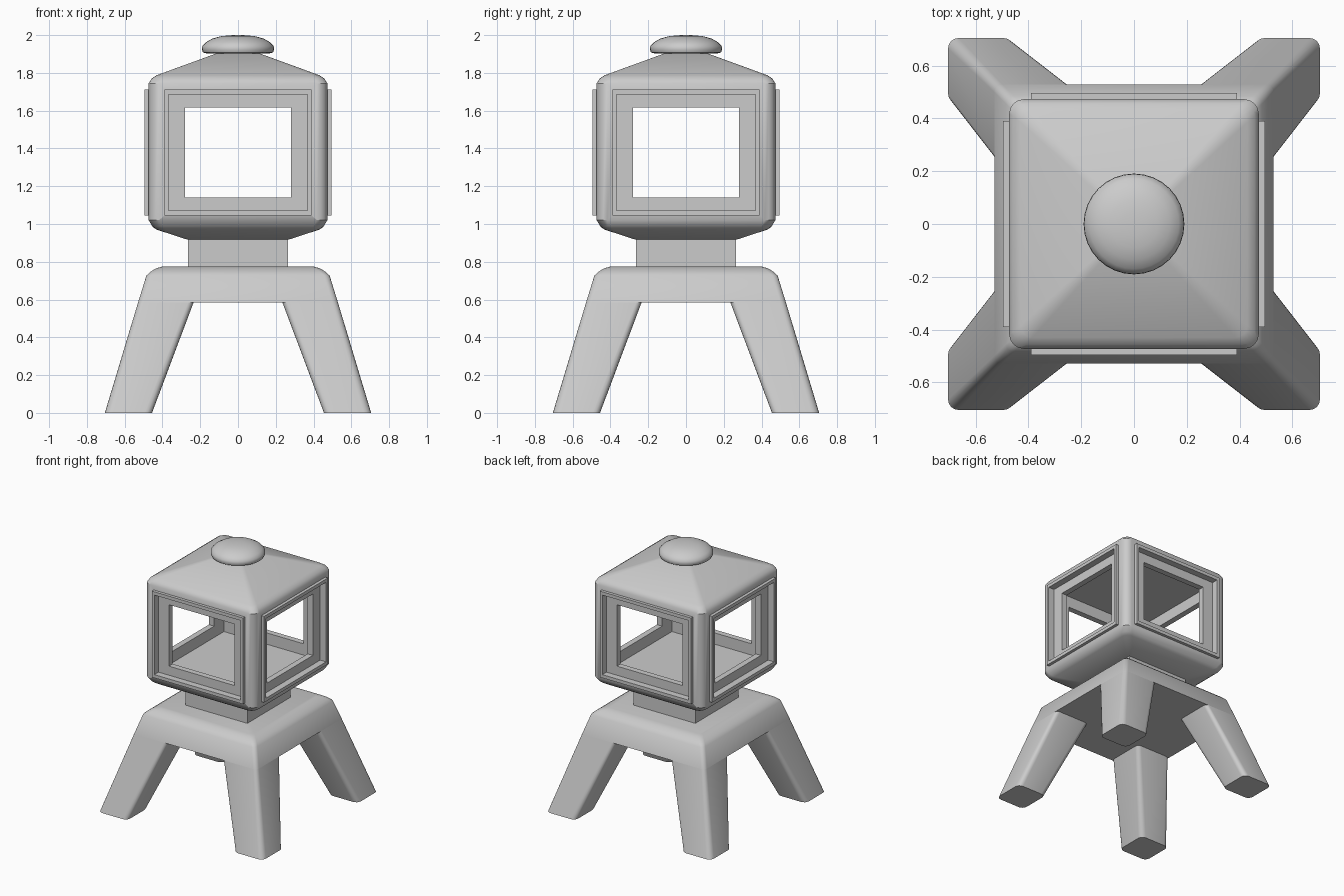
import bpy, math
from mathutils import Matrix, Vector

if "Cube" in bpy.data.objects:
    bpy.data.objects.remove(bpy.data.objects["Cube"])


def add_mesh(name, verts, faces, angle=35):
    me = bpy.data.meshes.new(name)
    me.from_pydata(verts, [], faces)
    me.update()
    ob = bpy.data.objects.new(name, me)
    bpy.context.collection.objects.link(ob)
    smooth(ob, angle)
    return ob


def smooth(ob, angle=35):
    bpy.ops.object.select_all(action='DESELECT')
    ob.select_set(True)
    bpy.context.view_layer.objects.active = ob
    bpy.ops.object.shade_smooth_by_angle(angle=math.radians(angle))


def rounded_square(cx, cy, half, r, z, n=4):
    pts = []
    for k, (sx, sy) in enumerate([(1, 1), (-1, 1), (-1, -1), (1, -1)]):
        for i in range(n + 1):
            a = math.pi / 2 * (k + i / n)
            pts.append((cx + sx * (half - r) + r * math.cos(a),
                        cy + sy * (half - r) + r * math.sin(a), z))
    return pts


def loft(name, rings, cap_top=True, angle=35):
    n = len(rings[0])
    verts = [p for ring in rings for p in ring]
    faces = [tuple(reversed(range(n)))]
    for j in range(len(rings) - 1):
        for i in range(n):
            k = (i + 1) % n
            faces.append((j*n + i, j*n + k, (j+1)*n + k, (j+1)*n + i))
    if cap_top:
        faces.append(tuple(range((len(rings) - 1) * n, len(rings) * n)))
    return add_mesh(name, verts, faces, angle)


def box(name, size, loc):
    bpy.ops.mesh.primitive_cube_add(size=1, location=loc)
    ob = bpy.context.object
    ob.name = name
    ob.scale = size
    bpy.ops.object.transform_apply(location=True, rotation=False, scale=True)
    return ob


def cut(ob, size, loc):
    cutter = box("cutter", size, loc)
    cutter.hide_render = True
    mod = ob.modifiers.new("cut", 'BOOLEAN')
    mod.operation = 'DIFFERENCE'
    mod.solver = 'EXACT'
    mod.object = cutter
    bpy.context.view_layer.objects.active = ob
    bpy.ops.object.modifier_apply(modifier=mod.name)
    bpy.data.objects.remove(cutter)


# Splayed legs
for i, (sx, sy) in enumerate([(1, 1), (-1, 1), (-1, -1), (1, -1)]):
    loft(f"leg_{i + 1}", [
        rounded_square(sx * 0.58, sy * 0.58, 0.125, 0.04, 0),
        rounded_square(sx * 0.382, sy * 0.382, 0.147, 0.03, 0.585)], cap_top=False)

# Base plate and neck
loft("base_plate", [rounded_square(0, 0, h, r, z) for z, h, r in
                    [(0.585, 0.529, 0.03), (0.727, 0.485, 0.03), (0.748, 0.462, 0.03),
                     (0.765, 0.435, 0.03), (0.775, 0.4, 0.03)]])
box("neck", (0.53, 0.53, 0.15), (0, 0, 0.848))

# Lantern body with pyramid roof
body = loft("lantern_body", [rounded_square(0, 0, h, r, z) for z, h, r in
                             [(0.918, 0.27, 0.03), (0.97, 0.43, 0.05), (0.985, 0.452, 0.055),
                              (1.02, 0.473, 0.055), (1.745, 0.473, 0.055), (1.77, 0.457, 0.05),
                              (1.788, 0.43, 0.045), (1.93, 0.04, 0.01)]])
ZC = 1.378
cut(body, (0.8, 0.8, 0.65), (0, 0, ZC))
for d in (0, 1):
    through = (0.56, 1.4, 0.475) if d == 0 else (1.4, 0.56, 0.475)
    cut(body, through, (0, 0, ZC))
    for s in (-1, 1):
        size = (0.736, 0.2, 0.615) if d == 0 else (0.2, 0.736, 0.615)
        loc = (0, s * 0.545, ZC) if d == 0 else (s * 0.545, 0, ZC)
        cut(body, size, loc)
smooth(body)

# Raised window rims
section = [(0.39, 0.333, 0.46), (0.39, 0.333, 0.496),
           (0.368, 0.3075, 0.496), (0.368, 0.3075, 0.46)]
for q, side in enumerate(["front", "right", "back", "left"]):
    rot = Matrix.Rotation(q * math.pi / 2, 3, 'Z')
    verts = [rot @ Vector((sx * w, -d, ZC + sz * h))
             for sx, sz in [(1, 1), (-1, 1), (-1, -1), (1, -1)] for w, h, d in section]
    faces = [(c*4 + j, c*4 + (j+1) % 4, ((c+1) % 4)*4 + (j+1) % 4, ((c+1) % 4)*4 + j)
             for c in range(4) for j in range(4)]
    add_mesh(f"{side}_window_rim", verts, [tuple(reversed(f)) for f in faces])

# Domed cap
N = 32
cap = [(0.165, 1.903), (0.185, 1.908), (0.191, 1.922), (0.189, 1.942), (0.17, 1.962),
       (0.135, 1.982), (0.09, 1.994), (0.045, 1.999), (0.01, 2.0)]
loft("roof_cap", [[(r * math.cos(2 * math.pi * i / N), r * math.sin(2 * math.pi * i / N), z)
                   for i in range(N)] for r, z in cap], angle=40)
